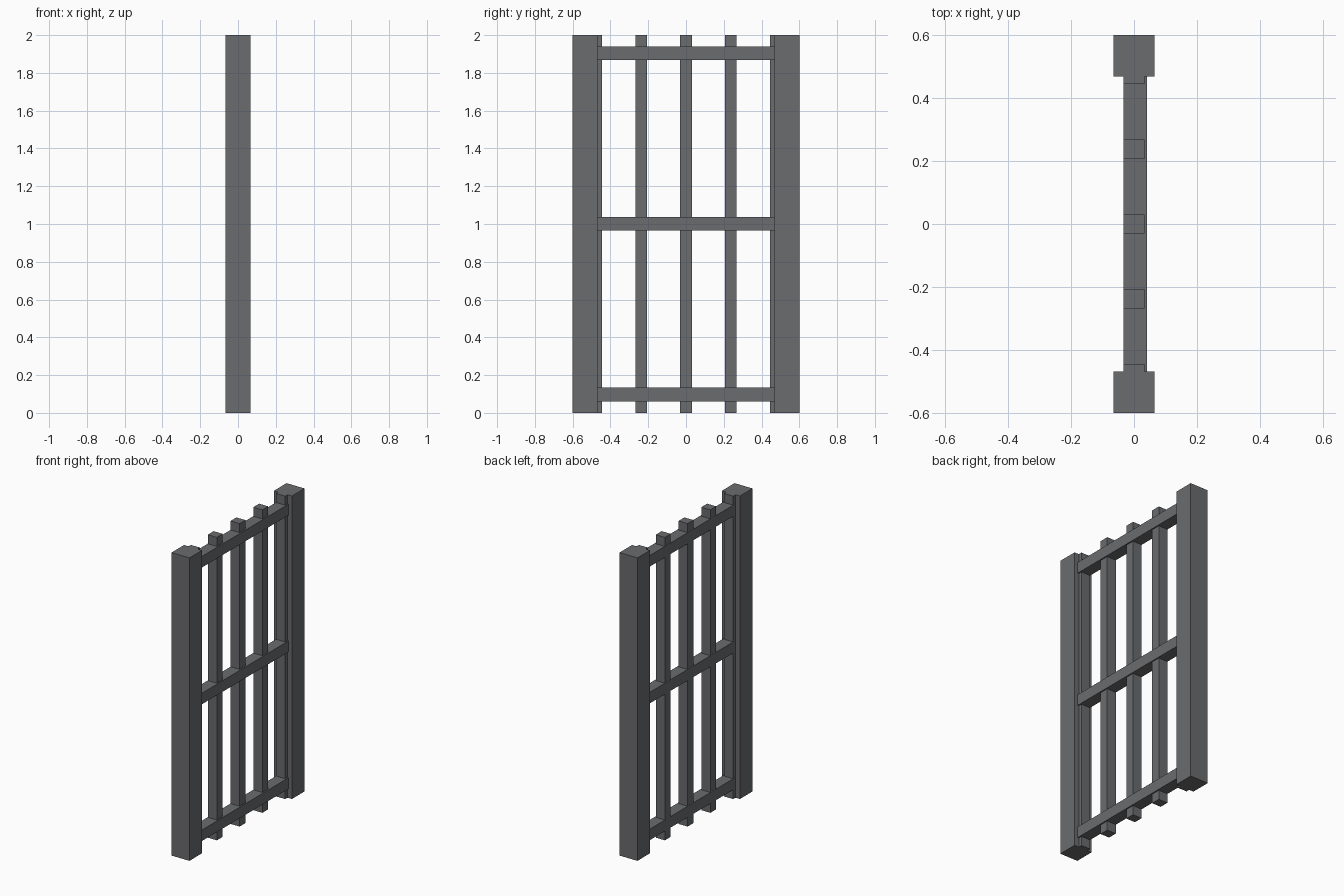
import bpy

# Remove the default cube only
cube = bpy.data.objects.get("Cube")
if cube:
    bpy.data.objects.remove(cube, do_unlink=True)

# Single dark iron colour
iron = bpy.data.materials.new("dark_iron_grey")
iron.use_nodes = True
colour = (0.145, 0.149, 0.158, 1)
iron.diffuse_color = colour
iron.node_tree.nodes["Principled BSDF"].inputs["Base Color"].default_value = colour


def box(name, centre, size):
    """Add a flat-shaded box with its scale applied."""
    bpy.ops.mesh.primitive_cube_add(size=1, location=centre)
    ob = bpy.context.object
    ob.name = ob.data.name = name
    for v in ob.data.vertices:
        v.co = [c * s for c, s in zip(v.co, size)]
    ob.data.materials.append(iron)
    return ob


HEIGHT = 2.0
POST = 0.131
BAR_DEPTH, BAR_WIDTH, BAR_GAP = 0.066, 0.061, 0.2375
RAIL_DEPTH, RAIL_HEIGHT, RAIL_GAP = 0.075, 0.073, 0.903

# Square end posts
for name, side in (("front_post", -1), ("back_post", 1)):
    box(name, (0, side * (0.6 - POST / 2), HEIGHT / 2), (POST, POST, HEIGHT))

# Upright bars, the outer two partly sunk into the posts
for i in range(-2, 3):
    box(f"upright_bar_{i + 3}", (0, i * BAR_GAP, HEIGHT / 2),
        (BAR_DEPTH, BAR_WIDTH, HEIGHT))

# Cross rails, standing slightly proud of the bars
for i, name in enumerate(("bottom_rail", "middle_rail", "top_rail")):
    box(name, (0.004, 0, 1.001 + (i - 1) * RAIL_GAP),
        (RAIL_DEPTH, 0.94, RAIL_HEIGHT))
